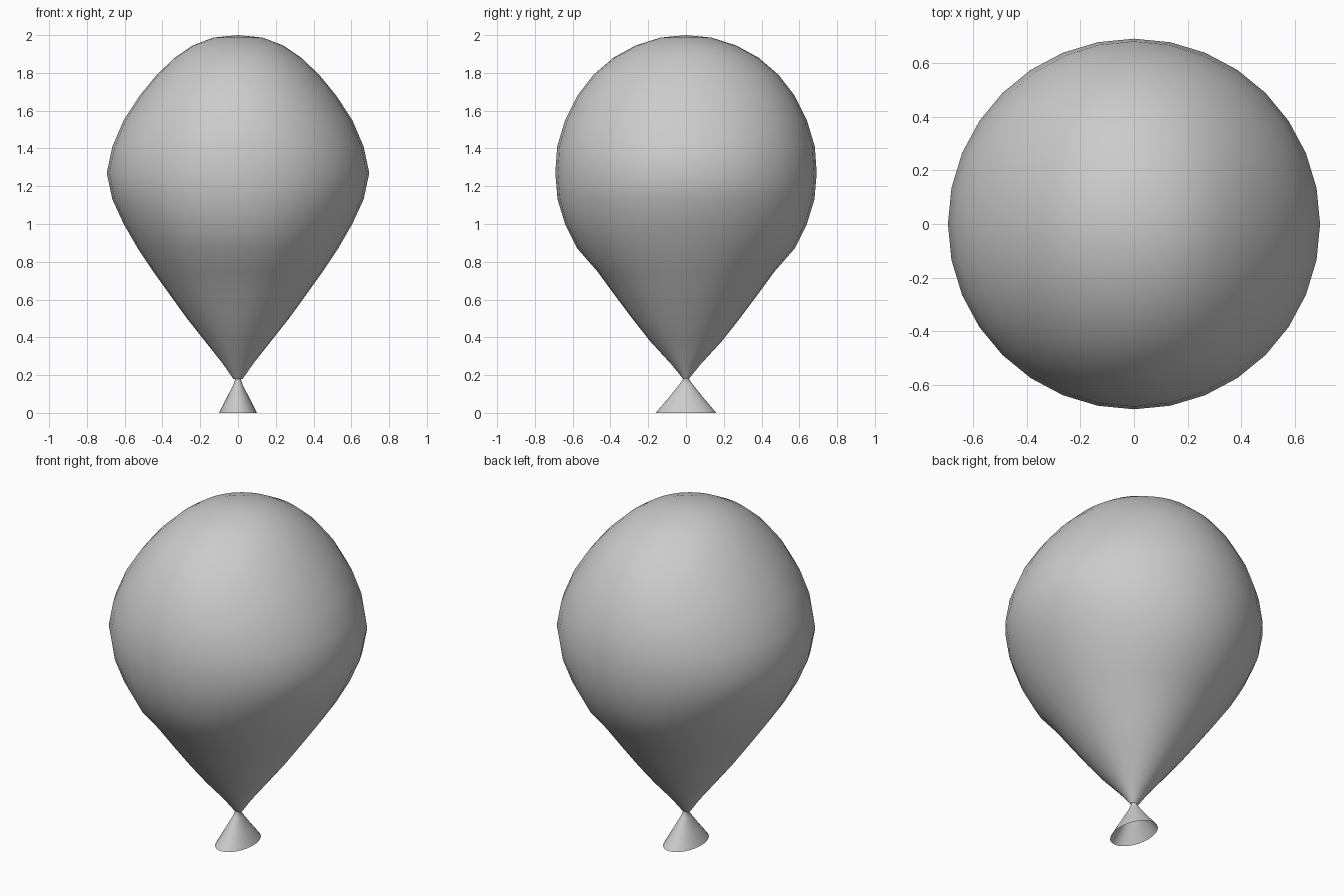
import bpy, bmesh, math

if "Cube" in bpy.data.objects:
    bpy.data.objects.remove(bpy.data.objects["Cube"])

SIDES = 32

rubber = bpy.data.materials.new("grey rubber")
rubber.use_nodes = True
colour = (0.6, 0.6, 0.6, 1)
rubber.diffuse_color = colour
rubber.node_tree.nodes["Principled BSDF"].inputs["Base Color"].default_value = colour


def loft(name, sections, top=None):
    """Stack elliptical rings of (height, half width, half depth)."""
    bm = bmesh.new()
    rings = []
    for z, rx, ry in sections:
        angles = [2 * math.pi * i / SIDES for i in range(SIDES)]
        rings.append([bm.verts.new((rx * math.cos(a), ry * math.sin(a), z)) for a in angles])
    for low, high in zip(rings, rings[1:]):
        for i in range(SIDES):
            j = (i + 1) % SIDES
            bm.faces.new((low[i], low[j], high[j], high[i]))
    if top is not None:
        tip = bm.verts.new((0, 0, top))
        for i in range(SIDES):
            bm.faces.new((rings[-1][i], rings[-1][(i + 1) % SIDES], tip))
    mesh = bpy.data.meshes.new(name)
    bm.to_mesh(mesh)
    bm.free()
    mesh.materials.append(rubber)
    mesh.shade_smooth()
    obj = bpy.data.objects.new(name, mesh)
    bpy.context.collection.objects.link(obj)
    return obj


# Inflated body, slightly narrower across the width than the depth
loft("balloon_body", [
    (0.18, 0.025, 0.015), (0.26, 0.08, 0.08), (0.38, 0.175, 0.19),
    (0.5, 0.27, 0.285), (0.62, 0.357, 0.375), (0.75, 0.45, 0.47),
    (0.87, 0.53, 0.575), (1.0, 0.605, 0.64), (1.13, 0.665, 0.68),
    (1.27, 0.695, 0.692), (1.41, 0.665, 0.682), (1.55, 0.605, 0.64),
    (1.68, 0.52, 0.575), (1.79, 0.43, 0.49), (1.88, 0.335, 0.385),
    (1.945, 0.24, 0.266), (1.987, 0.13, 0.135)], top=2.0)

# Pinched knot and open flared mouth
loft("balloon_mouth", [
    (0.0, 0.1, 0.16), (0.08, 0.06, 0.092), (0.15, 0.024, 0.036),
    (0.18, 0.014, 0.015), (0.2, 0.03, 0.025)])
